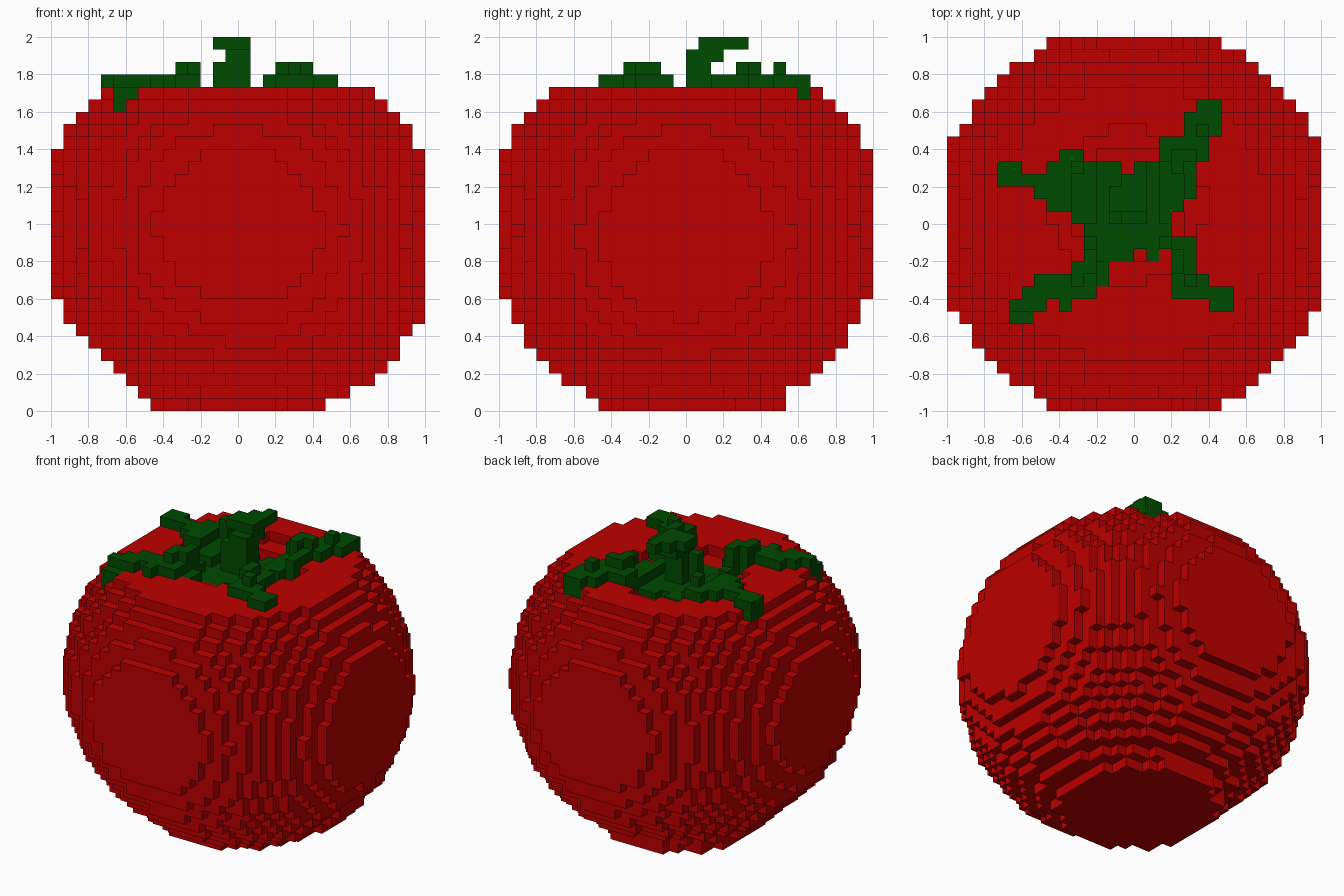
import bpy
import bmesh
import math

cube = bpy.data.objects.get("Cube")
if cube:
    bpy.data.objects.remove(cube, do_unlink=True)

U = 2 / 30          # edge length of one block
RADIUS = 15.99      # fruit radius in blocks
TOP = 25            # highest layer of the fruit


def material(name, rgb):
    mat = bpy.data.materials.new(name)
    mat.use_nodes = True
    mat.diffuse_color = (*rgb, 1)
    bsdf = next(n for n in mat.node_tree.nodes if n.type == 'BSDF_PRINCIPLED')
    bsdf.inputs["Base Color"].default_value = (*rgb, 1)
    return mat


def dip_distance(i, j):
    return math.hypot(i + 1, j - 1)


def red_top(i, j):
    """Highest fruit layer, with a stepped hollow around the stem."""
    d = dip_distance(i, j)
    return 23 if d < 4.5 else 24 if d < 6.3 else TOP


def in_fruit(i, j, k):
    """Ball flattened by the block limits, its underside slightly tilted."""
    x, y, z = i + 0.5, j + 0.5, k + 0.5
    r = math.hypot(x, y)
    if k > red_top(i, j):
        return False
    if k == 0:
        return math.hypot(x, y - 0.5) < 7.5
    low_centre = 15.3 - x * (0.08 if x > 0 else 0.04)
    dz = max(z - 14.3, low_centre - z, 0)
    return r * r + dz * dz < RADIUS ** 2 or (k == 1 and r < 8)


# Leaf outline: row, first column, last column
LEAF_RUNS = [
    (9, 5, 6), (8, 4, 6), (7, 4, 6), (6, 2, 5), (5, 2, 5), (5, -6, -5),
    (4, -11, -10), (4, -7, -2), (4, 0, 4), (3, -11, 4), (2, -8, 4),
    (1, -7, 3), (0, -5, 2), (-1, -4, 2), (-2, -4, 4), (-3, -4, -1),
    (-3, 1, 1), (-3, 3, 4), (-4, -5, -3), (-4, 3, 4), (-5, -8, -3),
    (-5, 3, 5), (-6, -9, -4), (-6, 3, 7), (-7, -10, -8), (-7, -6, -6),
    (-7, 6, 7), (-8, -10, -9),
]
# Raised blocks where the leaves arch over the rim
ARCHES = {(-5, -5), (-5, -4), (-4, -4), (-4, -3), (3, -4), (3, -3), (4, -5),
          (3, 4), (3, 5), (4, 5), (5, 7), (-5, 4)}


def leaf_top(i, j):
    """Leaves sink in the hollow, arch over its rim and droop at one tip."""
    if j == -8:
        return 25
    if (i, j) in ARCHES:
        return 27
    if -3 <= i <= 1 or j == -1:
        return min(25, red_top(i, j) + 1)
    return 25 if dip_distance(i, j) < 4.5 else 26


leaves = set()
for j, first, last in LEAF_RUNS:
    for i in range(first, last + 1):
        base = min(25, red_top(i, j) + 1)
        leaves |= {(i, j, k) for k in range(base, leaf_top(i, j) + 1)}
leaves.add((-10, -8, 24))


def box(xs, ys, zs):
    return {(i, j, k) for i in range(*xs) for j in range(*ys) for k in range(*zs)}


# Hooked stem, its tip cut back diagonally
hook = {c for c in box((-2, 1), (1, 5), (29, 30)) if c[1] - c[0] <= 4}
stem = (box((-1, 1), (0, 2), (24, 28)) | box((-2, -1), (0, 1), (24, 28))
        | box((-1, 1), (0, 3), (28, 29)) | hook)
leaves -= stem

fruit = {(i, j, k) for i in range(-15, 15) for j in range(-15, 15)
         for k in range(TOP + 1) if in_fruit(i, j, k)} - leaves - stem
solid = fruit | leaves | stem


def build(name, cells, mat):
    """Make one object from the exposed block faces."""
    bm = bmesh.new()
    verts = {}

    def vert(p):
        if p not in verts:
            verts[p] = bm.verts.new((p[0] * U, p[1] * U, p[2] * U))
        return verts[p]

    for cell in sorted(cells):
        for axis in range(3):
            for side in (0, 1):
                near = list(cell)
                near[axis] += 2 * side - 1
                if tuple(near) in solid:
                    continue
                a, b = (axis + 1) % 3, (axis + 2) % 3
                ring = []
                for da, db in ((0, 0), (1, 0), (1, 1), (0, 1)):
                    p = list(cell)
                    p[axis] += side
                    p[a] += da
                    p[b] += db
                    ring.append(vert(tuple(p)))
                bm.faces.new(ring if side else ring[::-1])
    mesh = bpy.data.meshes.new(name)
    bm.to_mesh(mesh)
    bm.free()
    mesh.materials.append(mat)
    obj = bpy.data.objects.new(name, mesh)
    bpy.context.scene.collection.objects.link(obj)


red = material("tomato_red", (0.51, 0.0, 0.0))
green = material("leaf_green", (0.0, 0.069, 0.0))
build("fruit", fruit, red)
build("leaves", leaves, green)
build("stem", stem, green)
